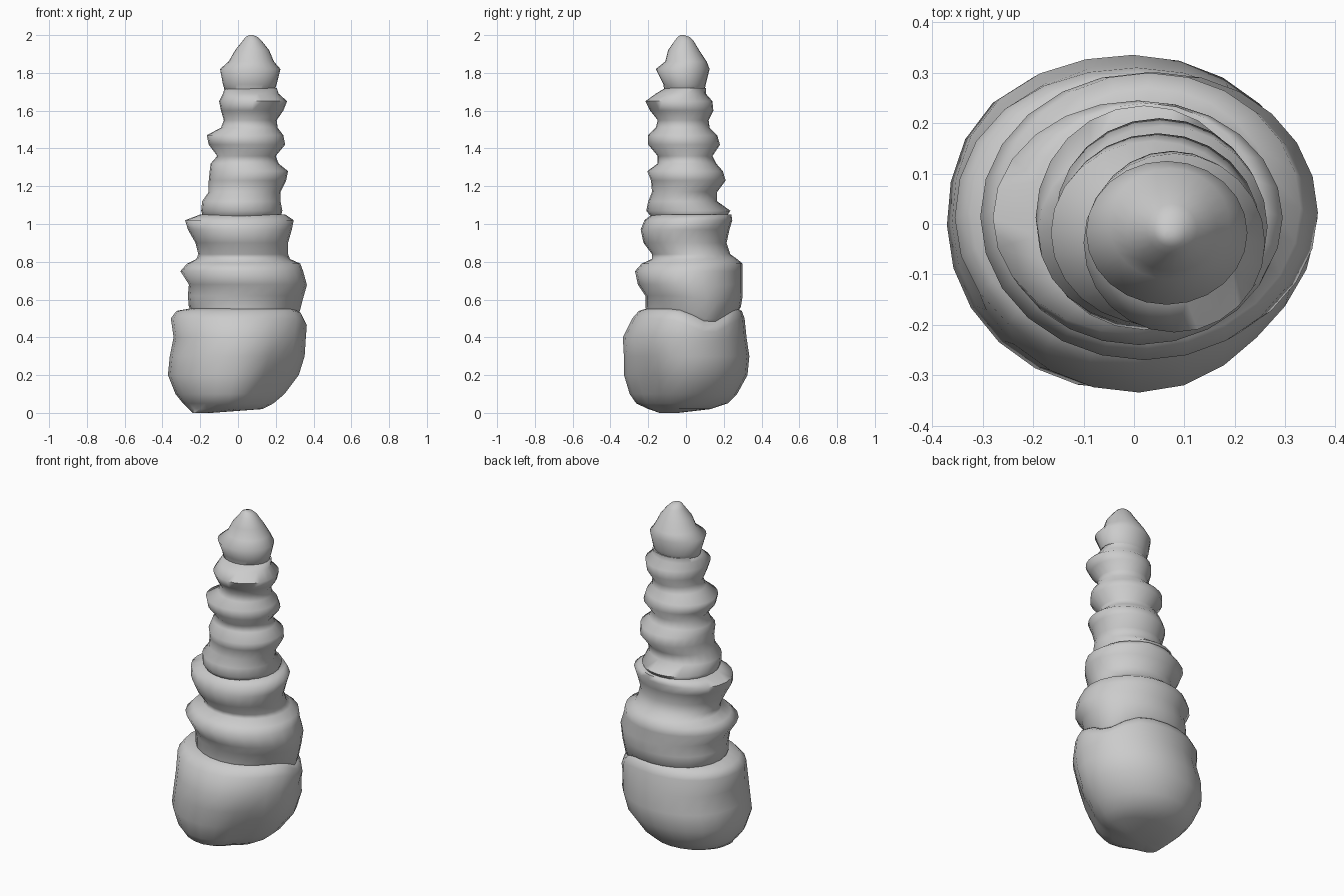
import bpy, bmesh, math

SIDES = 24

# Each ring: height, left x, right x, front y, back y
BODY = [
    (0.00, -0.24, -0.14, -0.14, -0.04), (0.02, -0.26, 0.13, -0.20, 0.13),
    (0.05, -0.29, 0.19, -0.265, 0.22), (0.10, -0.33, 0.25, -0.30, 0.27),
    (0.20, -0.37, 0.325, -0.33, 0.325), (0.30, -0.36, 0.355, -0.33, 0.335),
    (0.40, -0.34, 0.36, -0.335, 0.32), (0.50, -0.355, 0.365, -0.285, 0.31),
    (0.54, -0.325, 0.345, -0.25, 0.295), (0.555, -0.24, 0.31, -0.20, 0.27),
]
LOWER = [
    (0.50, -0.22, 0.28, -0.20, 0.24), (0.56, -0.26, 0.325, -0.215, 0.29),
    (0.62, -0.265, 0.345, -0.215, 0.30), (0.68, -0.26, 0.365, -0.255, 0.30),
    (0.75, -0.305, 0.345, -0.27, 0.30), (0.79, -0.27, 0.33, -0.235, 0.30),
    (0.815, -0.22, 0.275, -0.18, 0.27), (0.84, -0.21, 0.265, -0.18, 0.235),
    (0.90, -0.225, 0.265, -0.225, 0.215), (0.97, -0.265, 0.285, -0.24, 0.23),
    (1.02, -0.28, 0.295, -0.22, 0.245), (1.05, -0.20, 0.25, -0.18, 0.24),
]
UPPER = [
    (1.02, -0.18, 0.22, -0.17, 0.20), (1.07, -0.195, 0.235, -0.21, 0.235),
    (1.12, -0.19, 0.225, -0.20, 0.165), (1.17, -0.155, 0.225, -0.18, 0.165),
    (1.23, -0.155, 0.255, -0.185, 0.21), (1.28, -0.15, 0.265, -0.205, 0.195),
    (1.32, -0.145, 0.215, -0.15, 0.16), (1.36, -0.11, 0.20, -0.15, 0.14),
    (1.42, -0.155, 0.25, -0.20, 0.18), (1.47, -0.165, 0.24, -0.20, 0.165),
    (1.51, -0.09, 0.21, -0.16, 0.125), (1.55, -0.075, 0.205, -0.15, 0.12),
    (1.60, -0.09, 0.24, -0.19, 0.145), (1.65, -0.10, 0.26, -0.215, 0.14),
    (1.69, -0.08, 0.215, -0.16, 0.105), (1.72, -0.07, 0.205, -0.11, 0.105),
]
TIP = [
    (1.67, -0.06, 0.18, -0.11, 0.09), (1.74, -0.08, 0.205, -0.12, 0.105),
    (1.82, -0.095, 0.225, -0.16, 0.125), (1.86, -0.05, 0.19, -0.11, 0.11),
    (1.92, -0.015, 0.165, -0.095, 0.07), (1.97, 0.025, 0.125, -0.06, 0.04),
    (1.99, 0.04, 0.105, -0.045, 0.02), (2.00, 0.06, 0.08, -0.03, -0.01),
]


def bump(a, centre, width):
    d = (a - centre + math.pi) % (2 * math.pi) - math.pi
    return math.exp(-(d / width) ** 2)


def whorl(name, rings):
    bm = bmesh.new()
    loops = []
    for z, x0, x1, y0, y1 in rings:
        loop = []
        for i in range(SIDES):
            a = 2 * math.pi * i / SIDES
            # base is cut away front right (shell mouth), fuller back left
            low = math.exp(-(z / 0.55) ** 4)
            cut = 0.07 + 0.13 * math.exp(-((z - 0.1) / 0.18) ** 2)
            r = 1 + low * (0.05 * bump(a, 2.4, 0.45) - cut * bump(a, -0.75, 0.45))
            x = (x0 + x1) / 2 + (x1 - x0) / 2 * r * math.cos(a)
            y = (y0 + y1) / 2 + (y1 - y0) / 2 * r * math.sin(a)
            # dip in the shoulder beside the mouth
            dip = 0.08 * bump(a, 0.4, 0.45) * math.exp(-((z - 0.52) / 0.1) ** 2)
            loop.append(bm.verts.new((x, y, z - dip)))
        loops.append(loop)
    for low_loop, high_loop in zip(loops, loops[1:]):
        for i in range(SIDES):
            j = (i + 1) % SIDES
            bm.faces.new((low_loop[i], low_loop[j], high_loop[j], high_loop[i]))
    bm.faces.new(loops[0][::-1])
    bm.faces.new(loops[-1])
    mesh = bpy.data.meshes.new(name)
    bm.to_mesh(mesh)
    bm.free()
    obj = bpy.data.objects.new(name, mesh)
    bpy.context.collection.objects.link(obj)
    bpy.ops.object.select_all(action='DESELECT')
    obj.select_set(True)
    bpy.context.view_layer.objects.active = obj
    bpy.ops.object.shade_smooth_by_angle(angle=math.radians(80))
    return obj


# Shell stacked from nested whorls, base to tip
whorl("body_whorl", BODY)
whorl("lower_spire", LOWER)
whorl("upper_spire", UPPER)
whorl("shell_tip", TIP)
